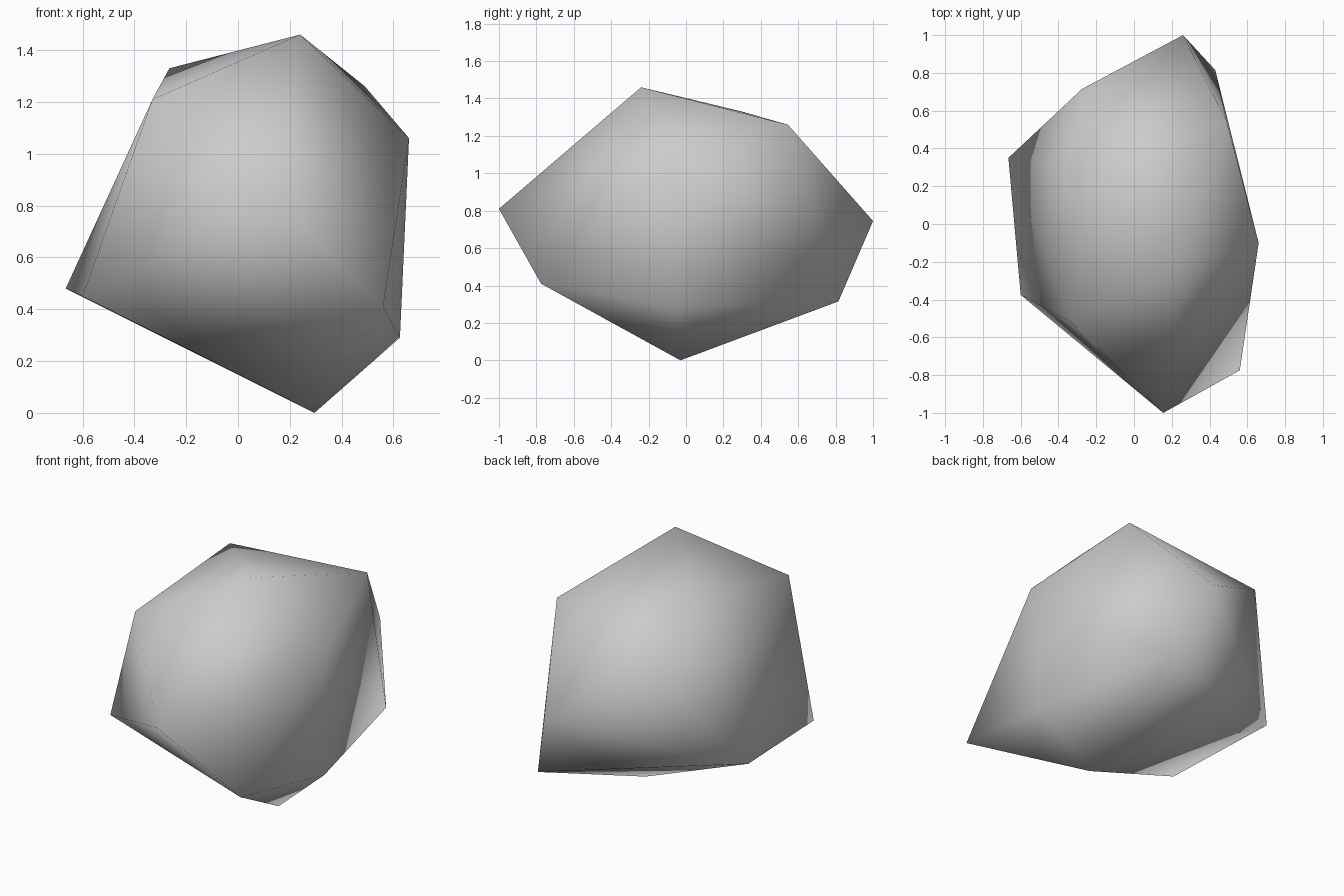
import bpy
import bmesh

# Remove the default cube if the scene has it
default_cube = bpy.data.objects.get("Cube")
if default_cube:
    bpy.data.objects.remove(default_cube, do_unlink=True)


def make_material(name, colour):
    """Plain flat-coloured material for viewport and render."""
    material = bpy.data.materials.new(name)
    material.use_nodes = True
    material.diffuse_color = colour
    shader = next(n for n in material.node_tree.nodes if n.type == 'BSDF_PRINCIPLED')
    shader.inputs["Base Color"].default_value = colour
    shader.inputs["Roughness"].default_value = 0.9
    return material


def make_hull(name, corners, material):
    """Wrap a convex skin around the corner points and shade it smooth."""
    bm = bmesh.new()
    for corner in corners:
        bm.verts.new(corner)
    hull = bmesh.ops.convex_hull(bm, input=bm.verts[:])
    loose = {v for v in hull["geom_interior"] + hull["geom_unused"]
             if isinstance(v, bmesh.types.BMVert)}
    bmesh.ops.delete(bm, geom=list(loose), context='VERTS')
    bmesh.ops.recalc_face_normals(bm, faces=bm.faces[:])
    for face in bm.faces:
        face.smooth = True
    mesh = bpy.data.meshes.new(name)
    bm.to_mesh(mesh)
    bm.free()
    mesh.materials.append(material)
    rock = bpy.data.objects.new(name, mesh)
    bpy.context.collection.objects.link(rock)
    return rock


# Corners of the boulder, grouped by the side they bulge toward
crown = [(0.24, -0.24, 1.46), (-0.265, 0.30, 1.33), (0.49, 0.545, 1.26)]
front = [(0.155, -1, 0.81), (0.56, -0.775, 0.41), (-0.33, -0.52, 1.21)]
back = [(0.26, 1, 0.745), (0.43, 0.815, 0.315), (-0.275, 0.715, 1.04)]
left_side = [(0.66, -0.10, 1.06), (0.625, -0.06, 0.29)]
right_side = [(-0.6, -0.375, 0.45), (-0.665, 0.35, 0.48)]
foot = [(0.295, -0.03, 0)]

stone_grey = make_material("stone_grey", (0.6, 0.6, 0.6, 1))
make_hull("boulder", crown + front + back + left_side + right_side + foot, stone_grey)
